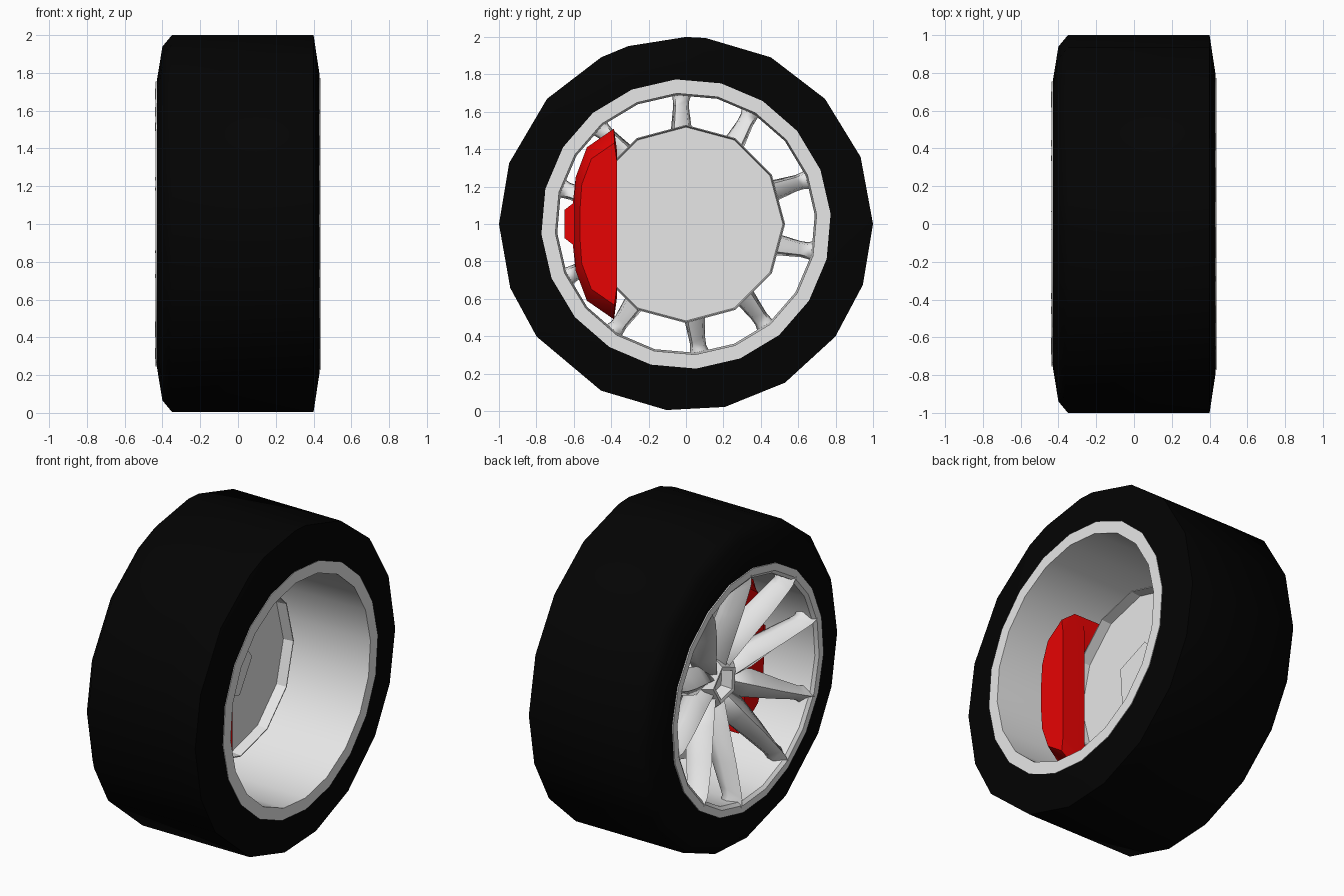
import bpy, bmesh, math
from mathutils import Vector

if "Cube" in bpy.data.objects:
    bpy.data.objects.remove(bpy.data.objects["Cube"])

CENTRE = Vector((0, 0, 1))


def material(name, rgb):
    m = bpy.data.materials.new(name)
    m.diffuse_color = (*rgb, 1)
    m.use_nodes = True
    m.node_tree.nodes["Principled BSDF"].inputs["Base Color"].default_value = m.diffuse_color
    return m


BLACK = material("tyre_black", (0.001, 0.001, 0.001))
SILVER = material("alloy_silver", (0.8, 0.8, 0.8))
RED = material("caliper_red", (0.85, 0.001, 0.001))


def finish(name, bm, mat, angle=None):
    bmesh.ops.recalc_face_normals(bm, faces=bm.faces)
    me = bpy.data.meshes.new(name)
    bm.to_mesh(me)
    bm.free()
    me.materials.append(mat)
    ob = bpy.data.objects.new(name, me)
    bpy.context.collection.objects.link(ob)
    if angle:
        bpy.ops.object.select_all(action='DESELECT')
        ob.select_set(True)
        bpy.context.view_layer.objects.active = ob
        bpy.ops.object.shade_smooth_by_angle(angle=math.radians(angle))
    return ob


def radial(deg):
    a = math.radians(deg)
    return Vector((0, math.cos(a), math.sin(a)))


def skin(bm, rings, caps=True):
    """Join rings of vertices into a tube, closed at the ends."""
    n = len(rings[0])
    pairs = list(zip(rings, rings[1:])) + ([] if caps else [(rings[-1], rings[0])])
    for a, b in pairs:
        for j in range(n):
            k = (j + 1) % n
            bm.faces.new((a[j], a[k], b[k], b[j]))
    if caps:
        bm.faces.new(rings[0])
        bm.faces.new(rings[-1])


def lathe(name, profile, angles, mat, smooth=None):
    """Spin a closed (x, radius) profile round the wheel axis."""
    bm = bmesh.new()
    skin(bm, [[bm.verts.new(CENTRE + Vector((x, 0, 0)) + radial(a) * r)
               for x, r in profile] for a in angles], caps=False)
    bmesh.ops.remove_doubles(bm, verts=bm.verts, dist=1e-5)
    return finish(name, bm, mat, smooth)


def even(n, start=0):
    return [start + i * 360 / n for i in range(n)]


# Tyre with slightly uneven low-poly sides
tyre_angles = [0, 21, 42, 63, 84, 90, 108, 117, 138, 161, 180, 200, 217,
               243, 264, 282, 302, 323, 341]
lathe("tyre", [(-0.43, 0.72), (-0.428, 0.77), (-0.40, 0.94), (-0.35, 1.0),
               (0.40, 1.0), (0.432, 0.79), (0.434, 0.72)],
      tyre_angles, BLACK, 80)

# Rim barrel with flat lips on both sides
lathe("rim", [(0.438, 0.775), (0.438, 0.70), (-0.33, 0.69),
              (-0.42, 0.69), (-0.436, 0.71), (-0.436, 0.755), (-0.40, 0.755),
              (0.40, 0.76)], even(20, 4), SILVER, 35)

# Hub with five-sided centre recess
lathe("hub", [(-0.20, 0.0), (-0.20, 0.085), (-0.27, 0.095), (-0.275, 0.12),
              (-0.20, 0.19), (-0.04, 0.20), (-0.04, 0.0)],
      even(5, 4), SILVER)

# Brake disc, a shallow dish open to the inner side
lathe("brake_disc", [(-0.05, 0.0), (-0.05, 0.525), (0.02, 0.53),
                     (0.02, 0.524), (-0.045, 0.518), (-0.045, 0.0)],
      even(12, 0), SILVER)


def spoke(name, pair_angle, side):
    """Ridged spoke, dished from the hub out to the rim lip."""
    out, across = radial(pair_angle), radial(pair_angle + 90)
    # along, sideways, front x, half width, depth
    stations = [(0.09, 0.045, -0.262, 0.055, 0.13),
                (0.25, 0.085, -0.315, 0.088, 0.16),
                (0.45, 0.135, -0.385, 0.062, 0.15),
                (0.60, 0.176, -0.43, 0.044, 0.13),
                (0.64, 0.188, -0.44, 0.046, 0.12),
                (0.69, 0.203, -0.438, 0.064, 0.12)]
    bm = bmesh.new()
    rings = []
    for along, off, x, w, d in stations:
        section = [(0, x), (w, x + 0.07), (w * 0.7, x + d),
                   (-w * 0.7, x + d), (-w, x + 0.07)]
        rings.append([bm.verts.new(CENTRE + out * along
                                   + across * side * (off + s)
                                   + Vector((px, 0, 0)))
                      for s, px in section])
    skin(bm, rings)
    finish(name, bm, SILVER, 75)


# Five pairs of spokes
for i in range(5):
    for side in (-1, 1):
        spoke(f"spoke_{i}_{'left' if side < 0 else 'right'}", 4 + 72 * i, side)


def caliper_part(name, half, stations):
    """Outline mirrored about axle height, skinned through (x, scale) steps."""
    outline = half + [(y, -z) for y, z in reversed(half) if z > 0]
    bm = bmesh.new()
    skin(bm, [[bm.verts.new(CENTRE + Vector((x, -0.37 + (y + 0.37) * s, z * s)))
               for y, z in outline] for x, s in stations])
    finish(name, bm, RED, 40)


# Brake caliper: inboard block, bridge over the disc edge, outboard block
caliper_part("caliper_inboard",
             [(-0.60, 0.11), (-0.59, 0.25), (-0.53, 0.41), (-0.385, 0.51),
              (-0.37, 0.40)],
             [(0.06, 1), (0.12, 1), (0.22, 0.85)])
caliper_part("caliper_bridge",
             [(-0.65, 0.075), (-0.605, 0.11), (-0.59, 0.25), (-0.53, 0.41),
              (-0.385, 0.51), (-0.38, 0.40), (-0.50, 0.22), (-0.545, 0)],
             [(-0.10, 1), (0.08, 1)])
caliper_part("caliper_outboard",
             [(-0.60, 0.11), (-0.59, 0.25), (-0.53, 0.41), (-0.385, 0.51),
              (-0.37, 0.40)],
             [(-0.15, 0.85), (-0.08, 1)])
